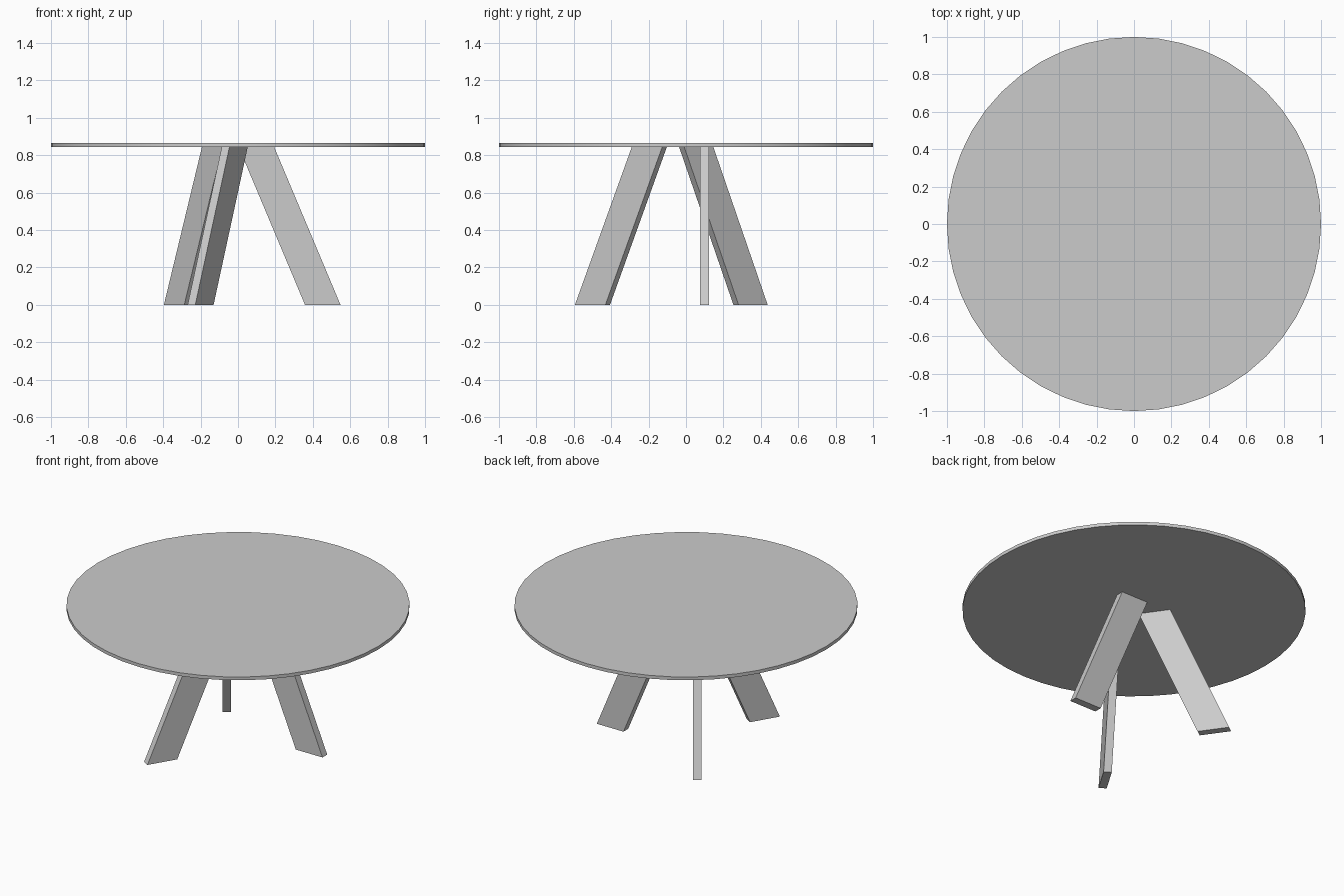
import bpy
import bmesh
from math import radians, cos, sin
from mathutils import Vector

cube = bpy.data.objects.get("Cube")
if cube:
    bpy.data.objects.remove(cube, do_unlink=True)

TOP_Z, UNDER_Z = 0.866, 0.845      # tabletop surfaces
WIDTH, THICK, LEAN = 0.19, 0.048, 0.355

grey = bpy.data.materials.new("light grey")
grey.use_nodes = True
colour = (0.6, 0.6, 0.6, 1)
grey.diffuse_color = colour
grey.node_tree.nodes["Principled BSDF"].inputs["Base Color"].default_value = colour


def add_leg(name, foot, degrees):
    """Slanted plank: its foot is pushed outward along the given direction."""
    angle = radians(degrees)
    along = Vector((cos(angle), sin(angle), 0))
    across = Vector((-sin(angle), cos(angle), 0))
    base = Vector((*foot, 0))
    head = base - along * LEAN + Vector((0, 0, UNDER_Z))
    bm = bmesh.new()
    rings = [[bm.verts.new(c + along * a * WIDTH / 2 + across * b * THICK / 2)
              for a, b in ((-1, -1), (1, -1), (1, 1), (-1, 1))]
             for c in (base, head)]
    for ring in rings:
        bm.faces.new(ring)
    for i in range(4):
        j = (i + 1) % 4
        bm.faces.new((rings[0][i], rings[0][j], rings[1][j], rings[1][i]))
    bmesh.ops.recalc_face_normals(bm, faces=bm.faces)
    mesh = bpy.data.meshes.new(name)
    bm.to_mesh(mesh)
    bm.free()
    mesh.materials.append(grey)
    leg = bpy.data.objects.new(name, mesh)
    bpy.context.collection.objects.link(leg)


# Three splayed plank legs
add_leg("left_leg", (0.453, 0.1), 0)
add_leg("back_leg", (-0.322, 0.345), 125)
add_leg("front_leg", (-0.2, -0.5), 239)

# Thin round tabletop
bpy.ops.mesh.primitive_cylinder_add(vertices=48, radius=1, depth=TOP_Z - UNDER_Z,
                                    location=(0, 0, (TOP_Z + UNDER_Z) / 2))
top = bpy.context.object
top.name = "tabletop"
top.data.materials.append(grey)
bpy.ops.object.shade_smooth_by_angle(angle=radians(30))
